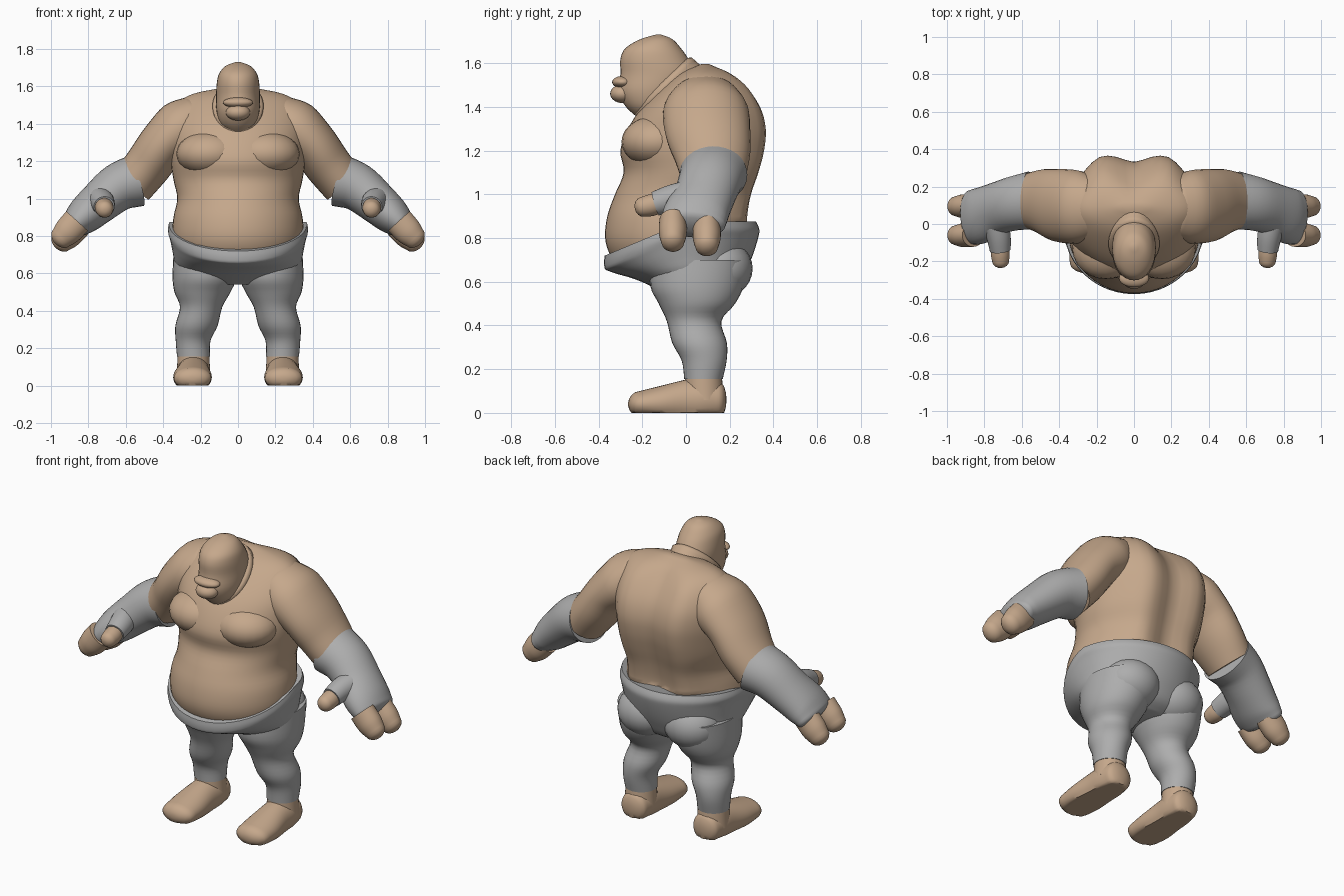
import bpy, bmesh, math
from mathutils import Vector, Matrix

X, Y, Z = Vector((1, 0, 0)), Vector((0, 1, 0)), Vector((0, 0, 1))


def material(name, rgb):
    m = bpy.data.materials.new(name)
    m.diffuse_color = (*rgb, 1)
    return m


SKIN = material("tan skin", (0.56, 0.39, 0.26))
CLOTH = material("grey cloth", (0.42, 0.42, 0.42))


def finish(name, bm, mat, mirror):
    bmesh.ops.recalc_face_normals(bm, faces=bm.faces)
    me = bpy.data.meshes.new(name)
    bm.to_mesh(me)
    bm.free()
    me.materials.append(mat)
    ob = bpy.data.objects.new(name, me)
    bpy.context.collection.objects.link(ob)
    if mirror:
        ob.modifiers.new("Mirror", 'MIRROR').use_mirror_merge = False
    bpy.ops.object.select_all(action='DESELECT')
    bpy.context.view_layer.objects.active = ob
    ob.select_set(True)
    bpy.ops.object.shade_smooth_by_angle(angle=math.radians(50))
    return ob


def smooth_rows(rows, steps=4):
    """Catmull-Rom through the given cross-sections."""
    out = []
    for i in range(len(rows) - 1):
        a, b = rows[max(i - 1, 0)], rows[i]
        c, d = rows[i + 1], rows[min(i + 2, len(rows) - 1)]
        for k in range(steps):
            t = k / steps
            out.append([0.5 * (2*q + (r - p)*t + (2*p - 5*q + 4*r - s)*t*t
                               + (3*q - p - 3*r + s)*t**3)
                        for p, q, r, s in zip(a, b, c, d)])
    return out + [list(rows[-1])]


def loft(name, rows, mat, side=X, axis=None, mirror=False, start=0, end=0, n=32, warp=None):
    """Rows are (x, y, z, radius along side, radius across). start/end = depth of rounded tips."""
    rs = smooth_rows(rows)
    cs = [Vector(r[:3]) for r in rs]
    rings = []
    for i, r in enumerate(rs):
        t = axis or (cs[min(i + 1, len(cs) - 1)] - cs[max(i - 1, 0)]).normalized()
        rings.append((cs[i], t, r[3], r[4]))

    def tip(ring, depth):
        c, t, a, b = ring
        return [(c + t * depth * math.sin(w), t, a * math.cos(w), b * math.cos(w))
                for w in (0.4, 0.8, 1.15, 1.4)]
    if start:
        rings = tip(rings[0], -start)[::-1] + rings
    if end:
        rings += tip(rings[-1], end)
    bm = bmesh.new()
    loops = []
    for c, t, a, b in rings:
        u = (side - t * side.dot(t)).normalized()
        v = t.cross(u)
        loops.append([bm.verts.new(c + u * a * math.cos(2*math.pi*k/n) + v * b * math.sin(2*math.pi*k/n))
                      for k in range(n)])
    for p, q in zip(loops, loops[1:]):
        for k in range(n):
            bm.faces.new((p[k], p[(k+1) % n], q[(k+1) % n], q[k]))
    bm.faces.new(loops[0])
    bm.faces.new(loops[-1])
    if warp:
        for v in bm.verts:
            warp(v.co)
    return finish(name, bm, mat, mirror)


def ball(name, at, size, mat, mirror=False):
    bm = bmesh.new()
    bmesh.ops.create_uvsphere(bm, u_segments=24, v_segments=14, radius=1,
                              matrix=Matrix.Translation(at) @ Matrix.Diagonal((*size, 1)))
    return finish(name, bm, mat, mirror)


def depth_rows(spec):
    """(z, front y, back y, half width) -> loft rows."""
    return [(0, (f + b) / 2, z, w, (b - f) / 2) for z, f, b, w in spec]


# Torso with a groove down the spine
def spine(co):
    if co.y > 0.1 and co.z > 0.85:
        co.y -= 0.035 * math.exp(-(co.x / 0.07) ** 2) * min(1, (co.y - 0.1) / 0.15)
        co.y += 0.035 * math.exp(-((abs(co.x) - 0.19) / 0.08) ** 2) * min(1, (co.y - 0.1) / 0.15)


loft("torso", depth_rows([
    (0.66, -0.29, 0.22, 0.29), (0.72, -0.345, 0.27, 0.33), (0.80, -0.37, 0.285, 0.35),
    (0.90, -0.36, 0.285, 0.345), (1.00, -0.325, 0.305, 0.325), (1.10, -0.285, 0.335, 0.345),
    (1.20, -0.30, 0.36, 0.36), (1.30, -0.265, 0.365, 0.37), (1.40, -0.20, 0.335, 0.37),
    (1.50, -0.10, 0.265, 0.33), (1.56, -0.02, 0.195, 0.24), (1.595, 0.07, 0.11, 0.06)]),
    SKIN, axis=Z, n=48, warp=spine)


# Chest folds
ball("chest_pad", (0.15, -0.13, 1.24), (0.18, 0.165, 0.12), SKIN, True)

# Head, collar of neck fat and mouth
loft("head", [
    (0, -0.16, 1.35, 0.05, 0.06), (0, -0.16, 1.40, 0.095, 0.115), (0, -0.15, 1.47, 0.115, 0.16),
    (0, -0.13, 1.55, 0.117, 0.17), (0, -0.145, 1.62, 0.113, 0.155), (0, -0.15, 1.67, 0.10, 0.125),
    (0, -0.135, 1.71, 0.065, 0.072), (0, -0.125, 1.73, 0.012, 0.012)], SKIN, axis=Z)
loft("neck_collar", [(0, -0.05, 1.44, 0.13, 0.19), (0, -0.105, 1.495, 0.137, 0.185)],
     SKIN, start=0.05, end=0.03)
ball("upper_lip", (0, -0.29, 1.513), (0.08, 0.048, 0.028), SKIN)
ball("lower_lip", (0, -0.29, 1.46), (0.065, 0.057, 0.043), SKIN)

# Upper arms
loft("upper_arm", [
    (0.22, 0.09, 1.44, 0.16, 0.12), (0.30, 0.09, 1.38, 0.195, 0.15), (0.40, 0.10, 1.29, 0.195, 0.132),
    (0.48, 0.12, 1.18, 0.175, 0.126), (0.57, 0.125, 1.07, 0.145, 0.12)],
    SKIN, side=Y, mirror=True, start=0.06)

# Forearm wraps covering the palms
loft("forearm_wrap", [
    (0.545, 0.125, 1.095, 0.157, 0.140), (0.64, 0.11, 1.06, 0.145, 0.128), (0.74, 0.08, 0.98, 0.14, 0.113),
    (0.82, 0.045, 0.91, 0.15, 0.10), (0.87, 0.035, 0.865, 0.145, 0.08)],
    CLOTH, side=Y, mirror=True, end=0.03)
loft("thumb_wrap", [(0.75, 0.04, 1.0, 0.07, 0.07), (0.725, -0.06, 0.98, 0.065, 0.065),
                    (0.715, -0.14, 0.957, 0.056, 0.056)], CLOTH, mirror=True)
loft("thumb", [(0.717, -0.11, 0.965, 0.045, 0.045), (0.715, -0.16, 0.95, 0.05, 0.05),
               (0.713, -0.20, 0.942, 0.045, 0.045)], SKIN, mirror=True, end=0.035)
for name, y, dz in (("front_finger", -0.06, 0.015), ("back_finger", 0.095, -0.005)):
    loft(name, [(0.86, y, 0.865 + dz, 0.062, 0.078), (0.91, y, 0.81 + dz, 0.064, 0.075),
                (0.945, y, 0.775 + dz, 0.055, 0.062)], SKIN, side=Y, mirror=True, end=0.045)


# Trouser seat, dipping under the belly at the front
def belly_dip(co):
    if co.y < 0:
        co.z -= 0.155 * (-co.y / 0.37) * max(0, min(1, (co.z - 0.56) / 0.25))


loft("trouser_seat", depth_rows([
    (0.54, -0.08, 0.17, 0.16), (0.58, -0.15, 0.235, 0.29), (0.65, -0.24, 0.275, 0.335),
    (0.72, -0.315, 0.305, 0.35), (0.80, -0.365, 0.33, 0.365), (0.84, -0.375, 0.335, 0.375),
    (0.875, -0.372, 0.32, 0.37)]), CLOTH, axis=Z, n=48, warp=belly_dip)

# Trouser legs
loft("trouser_leg", [
    (0.19, 0.06, 0.70, 0.155, 0.22), (0.18, 0.05, 0.58, 0.17, 0.213), (0.19, 0.05, 0.50, 0.15, 0.175),
    (0.197, 0.037, 0.42, 0.113, 0.125), (0.222, 0.062, 0.32, 0.113, 0.125),
    (0.24, 0.083, 0.24, 0.093, 0.103), (0.238, 0.08, 0.155, 0.088, 0.088)],
    CLOTH, axis=-Z, mirror=True)
ball("buttock", (0.15, 0.15, 0.66), (0.165, 0.155, 0.14), CLOTH, True)


# Feet with flat soles
def flatten(co):
    co.z = max(co.z, 0)


loft("ankle", [(0.238, 0.083, 0.06, 0.09, 0.09), (0.238, 0.08, 0.17, 0.084, 0.084)],
     SKIN, axis=Z, mirror=True)
loft("foot", [
    (0.236, 0.15, 0.06, 0.08, 0.085), (0.238, 0.08, 0.06, 0.09, 0.10), (0.24, 0.0, 0.055, 0.092, 0.097),
    (0.243, -0.11, 0.045, 0.103, 0.08), (0.243, -0.21, 0.04, 0.10, 0.06)],
    SKIN, axis=-Y, mirror=True, start=0.035, end=0.055, warp=flatten)
